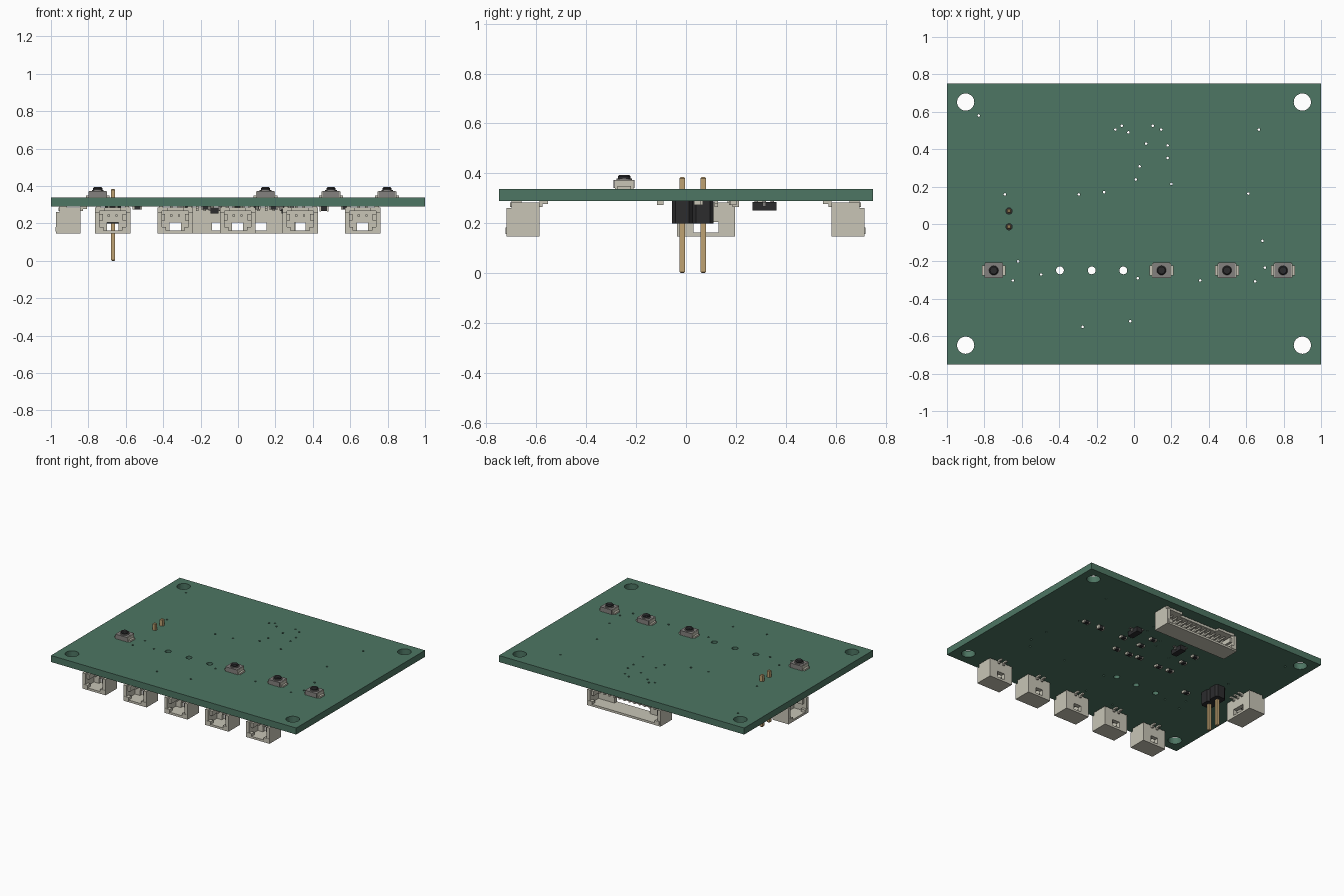
import bpy, bmesh
from math import pi
from mathutils import Matrix, Vector

cube = bpy.data.objects.get("Cube")
if cube:
    bpy.data.objects.remove(cube, do_unlink=True)


def material(name, r, g, b):
    m = bpy.data.materials.new(name)
    m.use_nodes = True
    m.diffuse_color = (r, g, b, 1)
    m.node_tree.nodes["Principled BSDF"].inputs["Base Color"].default_value = (r, g, b, 1)
    return m


GREEN = material("board green", .075, .18, .125)
CREAM = material("cream plastic", .58, .56, .47)
BLACK = material("black plastic", .025, .025, .027)
GREY = material("grey metal", .23, .22, .21)
GOLD = material("gold pin", .52, .36, .17)

BOTTOM, TOP = .29, .338


def paint(verts, mat):
    for f in {f for v in verts for f in v.link_faces}:
        f.material_index = mat


def box(bm, x, y, z, mat=0):
    """Box from (low, high) pairs on each axis."""
    lo, hi = Vector((x[0], y[0], z[0])), Vector((x[1], y[1], z[1]))
    place = Matrix.Translation((lo + hi) / 2) @ Matrix.Diagonal((*(hi - lo), 1))
    verts = bmesh.ops.create_cube(bm, size=1, matrix=place)["verts"]
    paint(verts, mat)
    return verts


def rod(bm, x, y, z, r, mat=0, r_top=None, sides=24):
    place = Matrix.Translation((x, y, (z[0] + z[1]) / 2))
    verts = bmesh.ops.create_cone(bm, cap_ends=True, segments=sides, radius1=r,
                                  radius2=r_top or r, depth=z[1] - z[0], matrix=place)["verts"]
    paint(verts, mat)


def finish(name, bm, mats, loc=(0, 0, 0), turn=0, smooth=False):
    mesh = bpy.data.meshes.new(name)
    bm.to_mesh(mesh)
    bm.free()
    for m in mats:
        mesh.materials.append(m)
    ob = bpy.data.objects.new(name, mesh)
    bpy.context.collection.objects.link(ob)
    ob.location, ob.rotation_euler.z = loc, turn
    if smooth:
        bpy.ops.object.select_all(action="DESELECT")
        ob.select_set(True)
        bpy.context.view_layer.objects.active = ob
        bpy.ops.object.shade_smooth_by_angle()
    return ob


def span(c, h):
    return (c - h, c + h)


# Circuit board with mounting holes, light holes, pin holes and vias
HEADER_X, PIN_Y = -.668, (-.015, .069)
VIAS = [(-.83, .58), (-.1, .505), (-.065, .525), (-.03, .49), (.1, .525), (.145, .505),
        (.065, .43), (.18, .42), (.18, .353), (.03, .308), (.01, .238), (.2, .214),
        (-.16, .17), (-.295, .158), (-.69, .158), (.668, .505), (.612, .163), (.687, -.09),
        (.7, -.233), (.647, -.307), (.353, -.302), (.02, -.29), (-.497, -.27),
        (-.62, -.2), (-.647, -.302), (-.275, -.55), (-.02, -.52)]
cut = bmesh.new()
through = (.2, .4)
for sx in (-.9, .9):
    for y in (-.648, .652):
        rod(cut, sx, y, through, .046, sides=32)
for x in (-.396, -.226, -.057):
    rod(cut, x, -.248, through, .021)
for y in PIN_Y:
    rod(cut, HEADER_X, y, through, .017, sides=16)
for x, y in VIAS:
    rod(cut, x, y, through, .007, sides=10)
cutter = finish("hole_cutter", cut, [GREEN])
cutter.hide_render = True

bm = bmesh.new()
box(bm, (-1, 1), (-.75, .75), (BOTTOM, TOP))
board = finish("circuit_board", bm, [GREEN])
mod = board.modifiers.new("holes", "BOOLEAN")
mod.object, mod.operation, mod.solver = cutter, "DIFFERENCE", "EXACT"
bpy.context.view_layer.objects.active = board
board.select_set(True)
bpy.ops.object.modifier_apply(modifier="holes")
bpy.data.objects.remove(cutter, do_unlink=True)


# Push buttons on top
def button(x):
    bm = bmesh.new()
    box(bm, span(0, .05), span(0, .037), (0, .034), 0)
    box(bm, span(0, .064), span(0, .027), (0, .012), 0)
    box(bm, span(0, .046), span(0, .042), (.004, .036), 1)
    rod(bm, 0, 0, (.036, .042), .031, 1)
    rod(bm, 0, 0, (.042, .05), .025, 2)
    rod(bm, 0, 0, (.05, .056), .025, 2, r_top=.019)
    finish("push_button", bm, [CREAM, GREY, BLACK], (x, -.248, TOP), smooth=True)


for x in (-.75, .147, .497, .797):
    button(x)


# Side-entry sockets: open at local -y, leads at local +y
def socket(name, count, window, loc, turn=0):
    pitch = .041
    w = .054 + pitch * count / 2
    if count > 9:
        w = .3
    bm = bmesh.new()
    floor, roof, front, back = .146, .284, -.066, .066
    inner = w - .024
    box(bm, (-w, w), (front, back), (floor, .162))
    for s in (-1, 1):
        wall = sorted((s * inner, s * w))
        box(bm, wall, (front + .02, back), (.162, roof))
        box(bm, wall, (front, front + .02), (.162, .262))
        # Back wall either side of the window
        box(bm, sorted((s * window, s * inner)), (.035, back), (.162, .206))
        # Guide ribs and corner blocks
        box(bm, sorted((s * (inner - .018), s * inner)), (front + .02, .035), (.215, .25))
        box(bm, sorted((s * (w - .045), s * (w - .008))), (front - .003, front + .03), (.156, .182))
        # Soldered side tab
        box(bm, sorted((s * (w - .03), s * (w - .008))), (front + .02, front + .06), (roof, BOTTOM))
    box(bm, (-inner, inner), (.035, back), (.206, roof))
    # Roof with a keying notch at the front
    box(bm, (-inner, inner), (front + .045, .035), (.266, roof))
    for s in (-1, 1):
        box(bm, sorted((s * (window + .012), s * inner)), (front + .015, front + .045), (.266, roof))
    for i in range(count):
        x = (i - (count - 1) / 2) * pitch
        box(bm, span(x, .006), (-.03, .035), (.236, .248), 0)
        box(bm, span(x, .007), (back, back + .012), (.266, .28), 0)
        box(bm, span(x, .007), (back, back + .035), (.278, BOTTOM), 0)
    finish(name, bm, [CREAM], loc, turn)


for i in range(5):
    socket("front_socket", 2, .03, (-.67 + i * .334, -.654, 0))
socket("rear_socket", 12, .145, (.007, .65, 0), pi)
socket("side_socket", 3, .05, (-.908, .08, 0), -pi / 2)

# Two-pin header through the board
bm = bmesh.new()
for y in PIN_Y:
    verts = box(bm, span(HEADER_X, .042), span(y, .042), (.2, BOTTOM), 0)
    upright = [e for e in {e for v in verts for e in v.link_edges}
               if abs(e.verts[0].co.z - e.verts[1].co.z) > .01]
    bmesh.ops.bevel(bm, geom=upright, offset=.014, segments=1, affect="EDGES")
for y in PIN_Y:
    verts = box(bm, span(HEADER_X, .011), span(y, .011), (0, .385), 1)
    ends = [f for f in {f for v in verts for f in v.link_faces} if abs(f.normal.z) > .5]
    bmesh.ops.bevel(bm, geom=list({e for f in ends for e in f.edges}), offset=.005,
                    segments=1, affect="EDGES", material=1)
finish("pin_header", bm, [BLACK, GOLD])

# Transistors underneath
for x in (-.125, .255):
    bm = bmesh.new()
    box(bm, span(0, .022), span(0, .048), (-.038, -.005), 0)
    for sx, y in ((-1, -.032), (-1, .032), (1, 0)):
        box(bm, sorted((sx * .02, sx * .032)), span(y, .007), (-.022, 0), 1)
        box(bm, sorted((sx * .03, sx * .044)), span(y, .007), (-.006, 0), 1)
    finish("transistor", bm, [BLACK, GREY], (x, .314, BOTTOM))

# Small chip parts underneath
CHIPS = [(.576, .19), (.255, .19), (.19, .045), (.082, .045), (.085, .295), (.096, .185),
         (0, .055), (-.174, .045), (-.268, .05), (-.267, .19), (-.278, .298), (-.538, -.103)]


def chip(name, x, y, height):
    bm = bmesh.new()
    box(bm, span(0, .016), span(0, .013), (-height, 0), 1)
    for s in (-1, 1):
        box(bm, sorted((s * .016, s * .025)), span(0, .0135), (-height - .001, 0), 0)
    finish(name, bm, [CREAM, BLACK], (x, y, BOTTOM))


for x, y in CHIPS:
    chip("chip_resistor", x, y, .015)
chip("chip_diode", .46, .2, .024)
